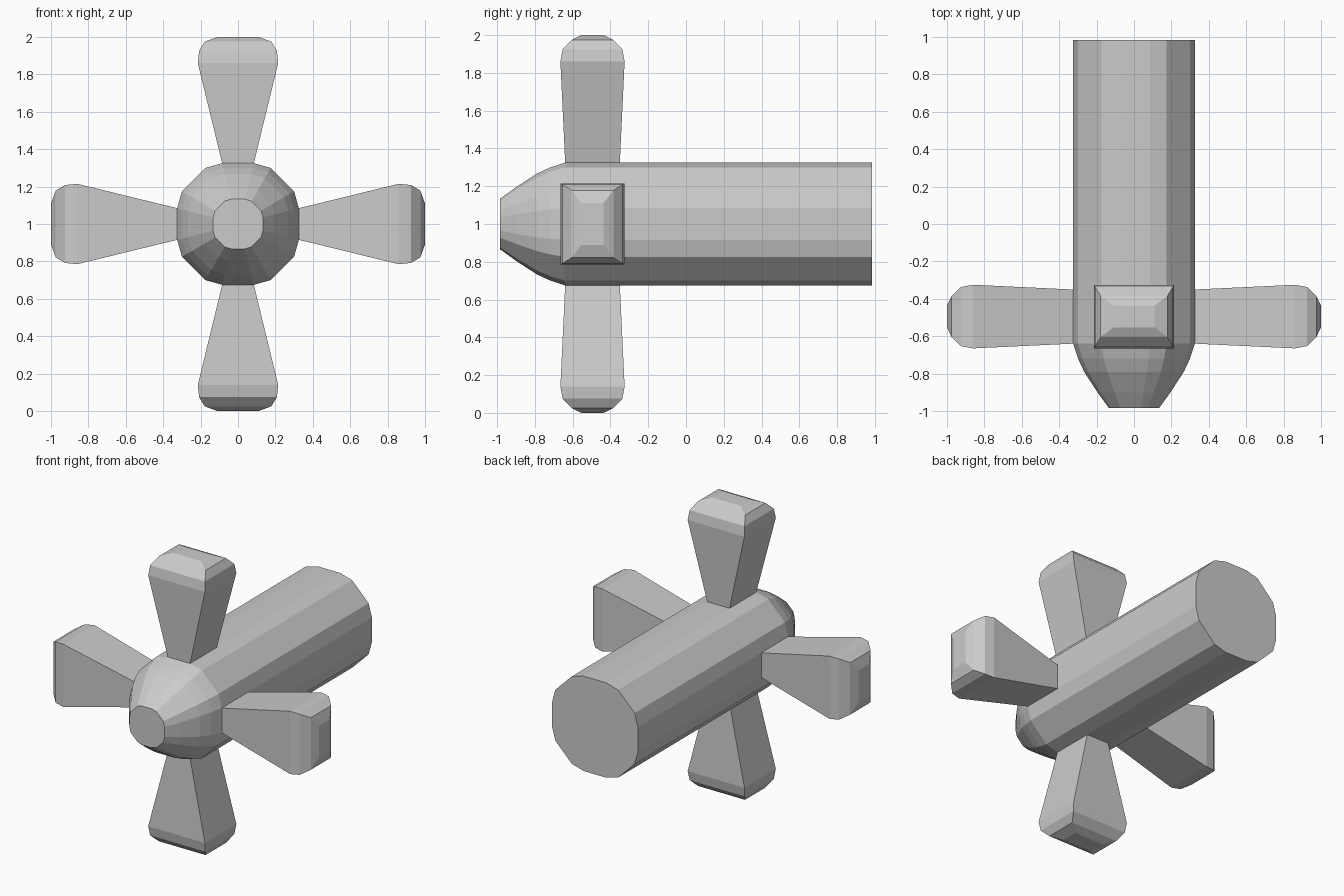
import bpy
import bmesh
from math import radians
from mathutils import Matrix, Vector

if "Cube" in bpy.data.objects:
    bpy.data.objects.remove(bpy.data.objects["Cube"])

CENTER = Vector((0, 0, 1))
BLADE_Y = -0.495


def loft(name, rings):
    """Skin a list of closed rings and cap both ends."""
    bm = bmesh.new()
    loops = [[bm.verts.new(p) for p in ring] for ring in rings]
    n = len(loops[0])
    for a, b in zip(loops, loops[1:]):
        for i in range(n):
            j = (i + 1) % n
            bm.faces.new((a[i], a[j], b[j], b[i]))
    bm.faces.new(loops[0])
    bm.faces.new(loops[-1])
    bmesh.ops.recalc_face_normals(bm, faces=bm.faces)
    mesh = bpy.data.meshes.new(name)
    bm.to_mesh(mesh)
    bm.free()
    obj = bpy.data.objects.new(name, mesh)
    bpy.context.collection.objects.link(obj)
    return obj


# Body: rounded square-ish section with a tapering nose
quarter = [(0.325, -0.085), (0.325, 0.085), (0.30, 0.175), (0.175, 0.30)]
section = []
for k in range(4):
    rot = Matrix.Rotation(radians(90 * k), 2)
    section += [rot @ Vector(p) for p in quarter]

profile = [(-0.985, 0.41), (-0.90, 0.60), (-0.79, 0.82), (-0.72, 0.92),
           (-0.64, 1.0), (0.985, 1.0)]
loft("body", [[CENTER + Vector((p.x * s, y, p.y * s)) for p in section]
              for y, s in profile])

# Blades: (distance from axis, half width, half depth), rounded at the tip
steps = [(0.31, 0.081, 0.144), (0.86, 0.215, 0.17), (0.925, 0.208, 0.158),
         (0.975, 0.178, 0.11), (1.0, 0.11, 0.058)]
for k, side in enumerate(("top", "right", "bottom", "left")):
    turn = Matrix.Rotation(radians(90 * k), 3, 'Y')
    rings = []
    for r, w, d in steps:
        corners = [(-w, -d), (w, -d), (w, d), (-w, d)]
        rings.append([CENTER + turn @ Vector((x, BLADE_Y + y, r))
                      for x, y in corners])
    loft(side + "_blade", rings)
